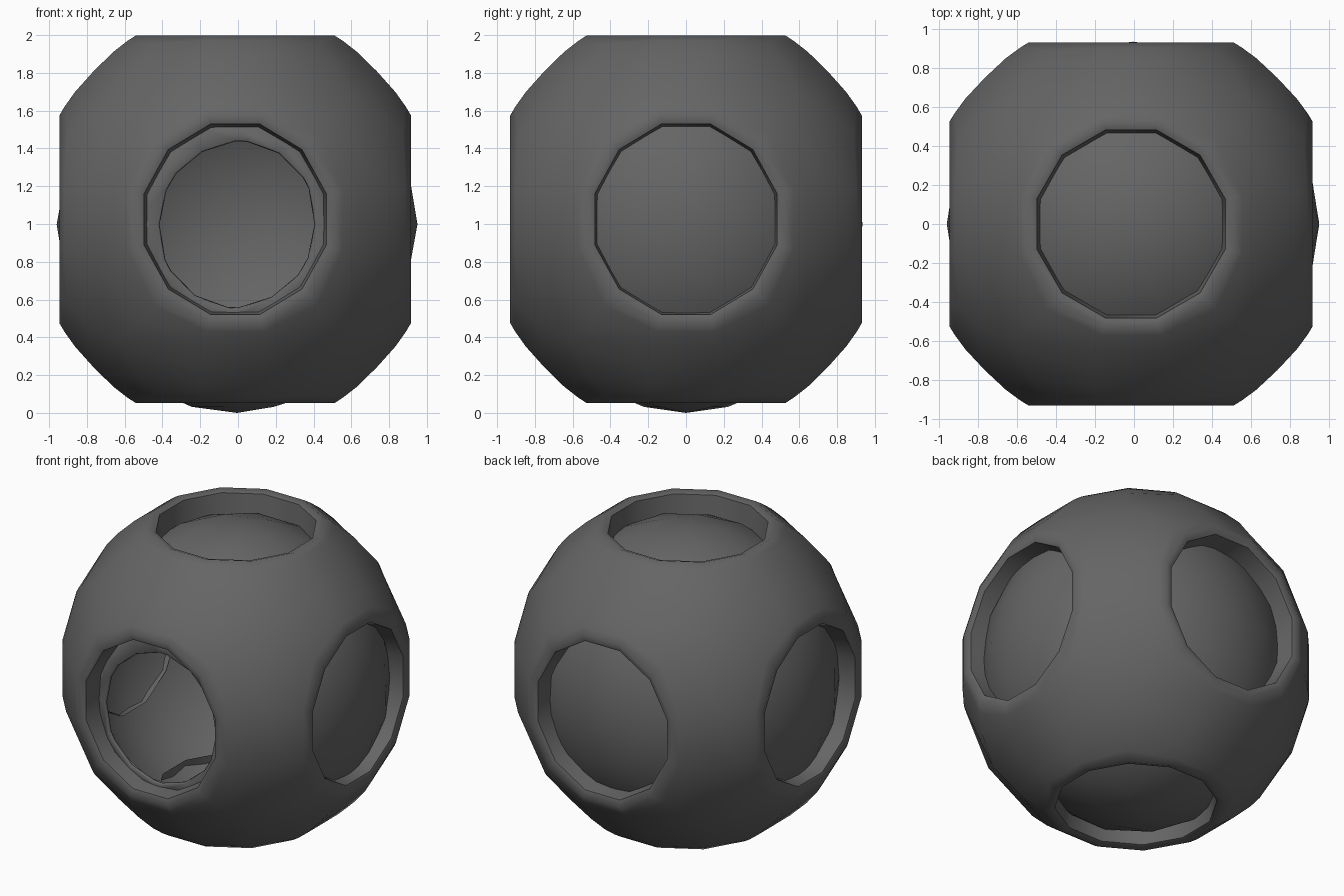
import bpy, bmesh
from math import sin, cos, radians
from mathutils import Vector, Matrix

if "Cube" in bpy.data.objects:
    bpy.data.objects.remove(bpy.data.objects["Cube"])

grey = bpy.data.materials.new("dark_grey")
grey.use_nodes = True
colour = (0.13, 0.13, 0.13, 1)
grey.diffuse_color = colour
grey.node_tree.nodes["Principled BSDF"].inputs["Base Color"].default_value = colour

RADIUS = 1.09
SIDES = 12


def finish(name, bm, location, scale, angle):
    mesh = bpy.data.meshes.new(name)
    bmesh.ops.recalc_face_normals(bm, faces=bm.faces)
    bmesh.ops.scale(bm, vec=scale, verts=bm.verts)
    bm.to_mesh(mesh)
    bm.free()
    obj = bpy.data.objects.new(name, mesh)
    obj.location = location
    mesh.materials.append(grey)
    bpy.context.collection.objects.link(obj)
    bpy.ops.object.select_all(action='DESELECT')
    obj.select_set(True)
    bpy.context.view_layer.objects.active = obj
    bpy.ops.object.shade_smooth_by_angle(angle=radians(angle))
    return obj


def panel_rings():
    """Rings of one sixth of the shell, from the cube-sphere border to the hole wall."""
    angles = [radians(15 + 360 * k / SIDES) for k in range(SIDES)]

    def circle(r, h):
        return [Vector((r * cos(a), r * sin(a), h)) for a in angles]

    border = [Vector((cos(a), sin(a), max(abs(cos(a)), abs(sin(a))))).normalized() * RADIUS
              for a in angles]
    rim = circle(0.55, 0.94)
    rings = [border]
    for t in (0.5, 0.82):
        rings.append([b.lerp(r, t).normalized() * RADIUS for b, r in zip(border, rim)])
    return rings + [rim, circle(0.505, 0.925), circle(0.485, 0.77)]


# Outer shell: six identical panels, each with a round lipped hole
bm = bmesh.new()
for axis in ((1, 0, 0), (-1, 0, 0), (0, 1, 0), (0, -1, 0), (0, 0, 1), (0, 0, -1)):
    turn = Vector(axis).to_track_quat('Z', 'Y')
    rings = [[bm.verts.new(turn @ p) for p in ring] for ring in panel_rings()]
    for a, b in zip(rings, rings[1:]):
        for i in range(SIDES):
            j = (i + 1) % SIDES
            bm.faces.new((a[i], a[j], b[j], b[i]))
bmesh.ops.remove_doubles(bm, verts=bm.verts, dist=0.001)
finish("outer_shell", bm, (-0.015, 0, 1.025), (0.99, 0.99, 1.035), 56)

# Inner ball: sits just under the holes and is cut open at the front
bm = bmesh.new()
bmesh.ops.create_icosphere(bm, subdivisions=3, radius=1)
bmesh.ops.bisect_plane(bm, geom=bm.verts[:] + bm.edges[:] + bm.faces[:],
                       plane_co=(0, -0.885, 0), plane_no=(0, -1, 0), clear_outer=True)
ball = finish("inner_ball", bm, (-0.005, 0, 0.998), (0.955, 0.935, 0.998), 56)
wall = ball.modifiers.new("wall", 'SOLIDIFY')
wall.thickness = 0.02
wall.offset = -1
